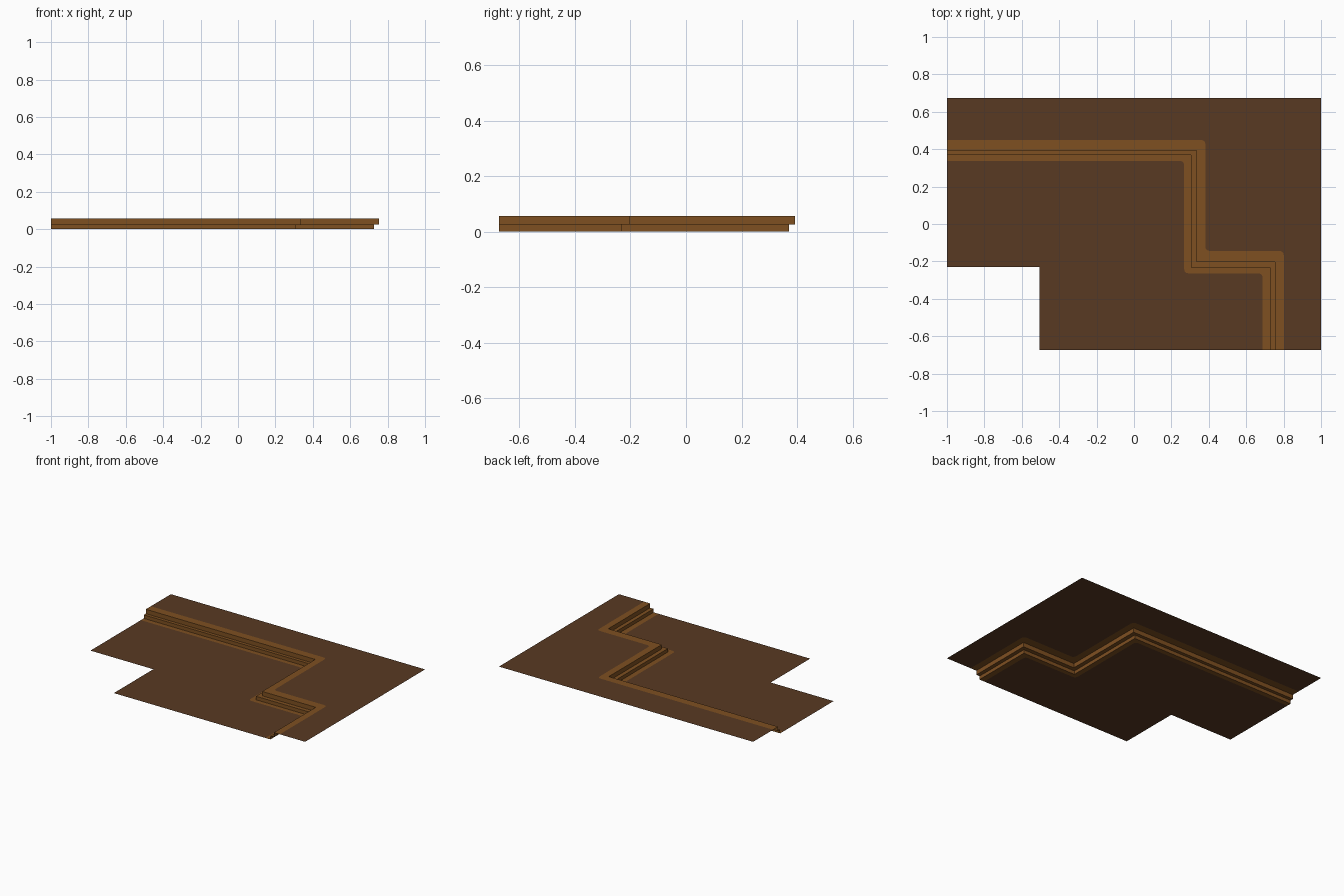
import bpy
import bmesh
from mathutils import Vector

if "Cube" in bpy.data.objects:
    bpy.data.objects.remove(bpy.data.objects["Cube"])

HALF_X, HALF_Y = 1.0, 0.674
Z_LOW, Z_MID, Z_TOP = 0.0, 0.025, 0.056


def material(name, rgb):
    m = bpy.data.materials.new(name)
    m.diffuse_color = (*rgb, 1)
    m.use_nodes = True
    m.node_tree.nodes["Principled BSDF"].inputs["Base Color"].default_value = m.diffuse_color
    return m


FLOOR = material("dark brown", (0.098, 0.041, 0.016))
TRIM = material("light brown", (0.209, 0.080, 0.0152))


def path(y1, x1, y2, x2, z, r=0.0, segs=4):
    """Zigzag line from the left edge to the front edge, corners rounded by r."""
    pts = [Vector(p) for p in ((-HALF_X, y1, z), (x1, y1, z), (x1, y2, z),
                               (x2, y2, z), (x2, -HALF_Y, z))]
    out = [pts[0]]
    for a, p, b in zip(pts, pts[1:], pts[2:]):
        s = p + (a - p).normalized() * r
        e = p + (b - p).normalized() * r
        for i in range(segs + 1):
            t = i / segs
            out.append(s * (1 - t) ** 2 + p * 2 * t * (1 - t) + e * t * t)
    return out + [pts[-1]]


def make(name, mat, faces):
    bm = bmesh.new()
    for f in faces:
        bm.faces.new([bm.verts.new(p) for p in f])
    bmesh.ops.remove_doubles(bm, verts=bm.verts, dist=1e-5)
    me = bpy.data.meshes.new(name)
    bm.to_mesh(me)
    bm.free()
    me.materials.append(mat)
    ob = bpy.data.objects.new(name, me)
    bpy.context.collection.objects.link(ob)


def strip(name, a, b):
    """Band of quads between two matching lines."""
    quads = []
    for i in range(len(a) - 1):
        q = []
        for p in (a[i], a[i + 1], b[i + 1], b[i]):
            if all((p - o).length > 1e-5 for o in q):
                q.append(p)
        if len(q) > 2:
            quads.append(q)
    make(name, TRIM, quads)


# Lines that run along the steps, from the low side to the high side
low_edge = path(0.337, 0.268, -0.264, 0.688, Z_LOW, 0.025)
lower = (0.370, 0.304, -0.232, 0.727)
upper = (0.393, 0.333, -0.203, 0.754)
high_edge = path(0.449, 0.382, -0.144, 0.801, Z_TOP, 0.025)

# Light trim and the two steps
strip("lower_trim", low_edge, path(*lower, Z_LOW))
strip("lower_riser", path(*lower, Z_LOW), path(*lower, Z_MID))
strip("step_tread", path(*lower, Z_MID), path(*upper, Z_MID))
strip("upper_riser", path(*upper, Z_MID), path(*upper, Z_TOP))
strip("upper_trim", path(*upper, Z_TOP), high_edge)

# Dark floors on both levels
make("upper_floor", FLOOR, [high_edge + [
    Vector((HALF_X, -HALF_Y, Z_TOP)), Vector((HALF_X, HALF_Y, Z_TOP)),
    Vector((-HALF_X, HALF_Y, Z_TOP))]])
make("lower_floor", FLOOR, [low_edge[::-1] + [
    Vector((-HALF_X, -0.23, Z_LOW)), Vector((-0.505, -0.23, Z_LOW)),
    Vector((-0.505, -HALF_Y, Z_LOW))]])
